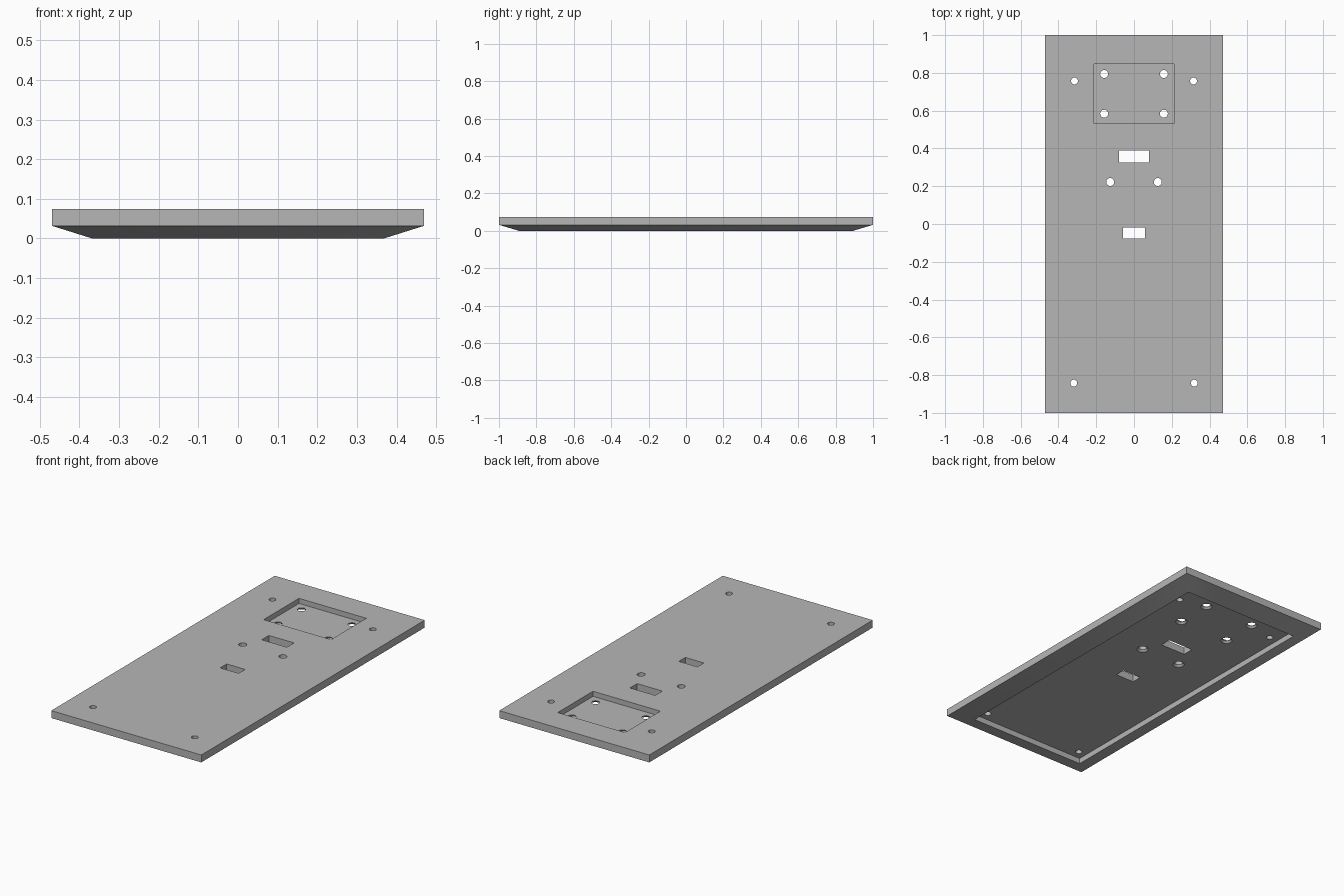
import bpy
import bmesh
from math import cos, sin, tau

if "Cube" in bpy.data.objects:
    bpy.data.objects.remove(bpy.data.objects["Cube"])

HALF_X, HALF_Y = 0.47, 1.0
RIM_X, RIM_Y = 0.368, 0.893
TOP, SEAM = 0.074, 0.032
POCKET_FLOOR = 0.045

grey = bpy.data.materials.new("plain grey")
grey.use_nodes = True
colour = (0.47, 0.47, 0.47, 1)
grey.diffuse_color = colour
grey.node_tree.nodes["Principled BSDF"].inputs["Base Color"].default_value = colour


def rect(x, y, z, cy=0):
    return [(sx * x, cy + sy * y, z) for sx, sy in ((-1, -1), (1, -1), (1, 1), (-1, 1))]


def circle(cx, cy, r, z, sides=24):
    return [(cx + r * cos(tau * i / sides), cy + r * sin(tau * i / sides), z)
            for i in range(sides)]


def skin(bm, loops):
    """Bridge a stack of matching loops and cap both ends."""
    rings = [[bm.verts.new(p) for p in loop] for loop in loops]
    for a, b in zip(rings, rings[1:]):
        for i in range(len(a)):
            j = (i + 1) % len(a)
            bm.faces.new((a[i], a[j], b[j], b[i]))
    bm.faces.new(rings[0][::-1])
    bm.faces.new(rings[-1])


def make_object(name, bm):
    bmesh.ops.recalc_face_normals(bm, faces=bm.faces)
    mesh = bpy.data.meshes.new(name)
    bm.to_mesh(mesh)
    bm.free()
    mesh.materials.append(grey)
    obj = bpy.data.objects.new(name, mesh)
    bpy.context.collection.objects.link(obj)
    return obj


# Plate with a sloped underside rim around a shallow hollow
bm = bmesh.new()
skin(bm, [rect(RIM_X, RIM_Y, SEAM), rect(RIM_X, RIM_Y, 0),
          rect(HALF_X, HALF_Y, SEAM), rect(HALF_X, HALF_Y, TOP)])
plate = make_object("cover_plate", bm)

# Rectangular pocket in the top
bm = bmesh.new()
skin(bm, [rect(0.211, 0.158, POCKET_FLOOR, 0.689), rect(0.211, 0.158, 0.2, 0.689)])
pocket = make_object("pocket_cutter", bm)

# Slots and screw holes through the plate
bm = bmesh.new()
for x, y, cy in ((0.079, 0.032, 0.357), (0.058, 0.029, -0.048)):
    skin(bm, [rect(x, y, -0.1, cy), rect(x, y, 0.2, cy)])
for side in (-1, 1):
    for x, y in ((0.315, 0.757), (0.319, -0.842)):
        skin(bm, [circle(side * x, y, 0.018, -0.1), circle(side * x, y, 0.018, 0.2)])
    # Screw holes countersunk from below
    for x, y in ((0.158, 0.794), (0.158, 0.584), (0.126, 0.222)):
        skin(bm, [circle(side * x, y, r, z) for r, z in
                  ((0.031, 0.015), (0.031, SEAM), (0.021, 0.0425), (0.021, 0.2))])
holes = make_object("hole_cutter", bm)

for cutter in (pocket, holes):
    mod = plate.modifiers.new(cutter.name, 'BOOLEAN')
    mod.operation = 'DIFFERENCE'
    mod.solver = 'EXACT'
    mod.object = cutter

# Bake the cuts and drop the cutters
bpy.context.view_layer.update()
graph = bpy.context.evaluated_depsgraph_get()
baked = bpy.data.meshes.new_from_object(plate.evaluated_get(graph))
plate.modifiers.clear()
plate.data = baked
baked.materials.clear()
baked.materials.append(grey)
for poly in baked.polygons:
    poly.material_index = 0
for cutter in (pocket, holes):
    bpy.data.objects.remove(cutter)

bpy.ops.object.select_all(action='DESELECT')
plate.select_set(True)
bpy.context.view_layer.objects.active = plate
bpy.ops.object.shade_smooth_by_angle(angle=0.5)
